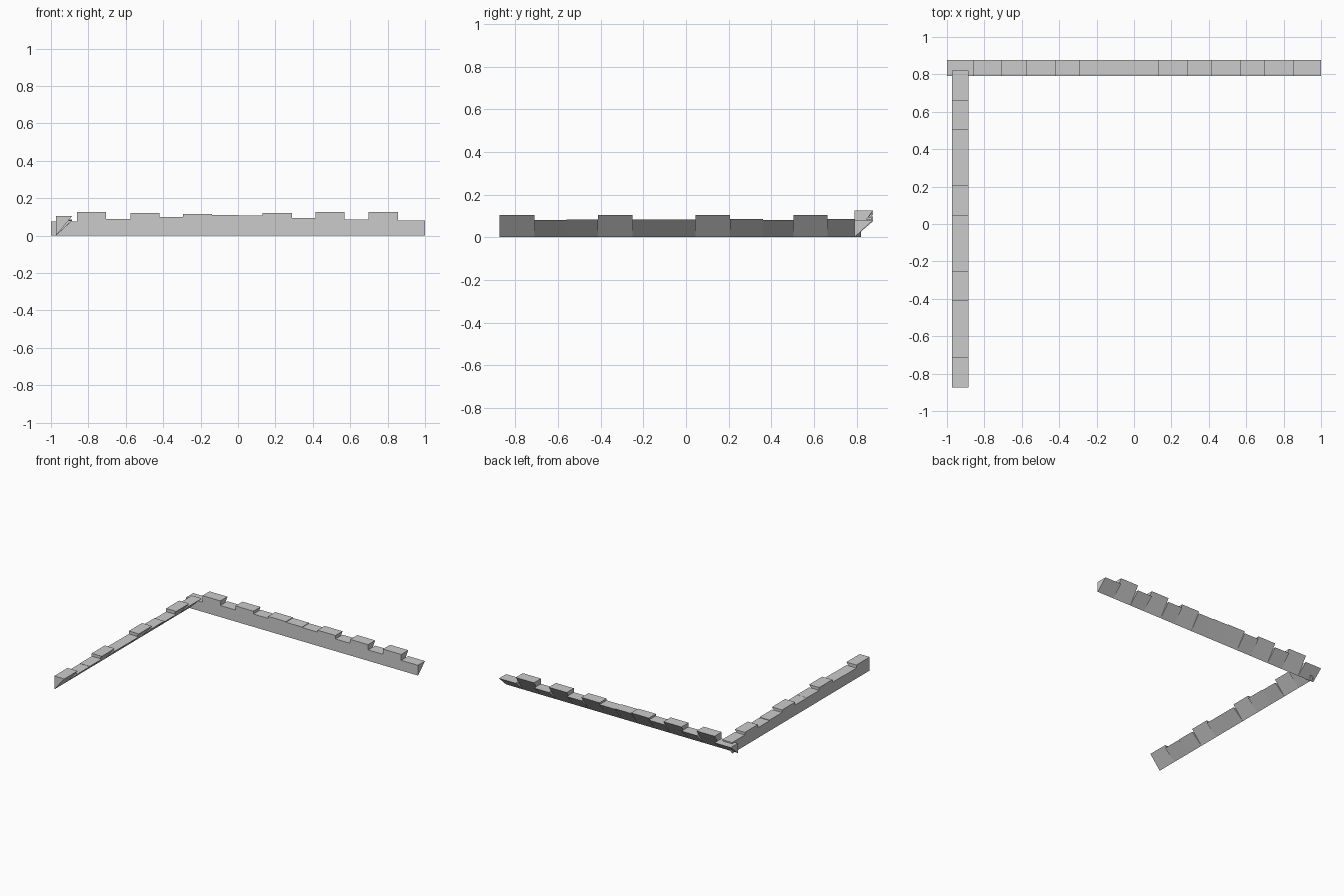
import bpy, bmesh

if "Cube" in bpy.data.objects:
    bpy.data.objects.remove(bpy.data.objects["Cube"])


def wall(name, breaks, heights, place):
    """Row of triangular wedge blocks: upright face, flat top, sloped underside.
    place(along, across, z) maps to world space; across runs 0..1 away from the upright face."""
    bm = bmesh.new()
    for a, b, h in zip(breaks, breaks[1:], heights):
        ends = [[bm.verts.new(place(t, d, z)) for d, z in ((0, 0), (0, h), (1, h))]
                for t in (a, b)]
        bm.faces.new(ends[0])
        bm.faces.new(ends[1][::-1])
        for i in range(3):
            j = (i + 1) % 3
            bm.faces.new((ends[0][j], ends[0][i], ends[1][i], ends[1][j]))
    bmesh.ops.recalc_face_normals(bm, faces=bm.faces)
    mesh = bpy.data.meshes.new(name)
    bm.to_mesh(mesh)
    bm.free()
    obj = bpy.data.objects.new(name, mesh)
    bpy.context.collection.objects.link(obj)
    return obj


# Long back battlement, running along x
wall("back_battlement",
     [-1, -0.86, -0.705, -0.575, -0.42, -0.293, -0.14, 0, 0.132,
      0.288, 0.415, 0.57, 0.698, 0.855, 1],
     [0.075, 0.126, 0.09, 0.122, 0.1, 0.116, 0.111, 0.107,
      0.122, 0.095, 0.126, 0.085, 0.126, 0.08],
     lambda t, d, z: (t, 0.79 + 0.087 * d, z))

# Left battlement, running along y
wall("left_battlement",
     [-0.875, -0.711, -0.56, -0.413, -0.252, -0.1, 0.044, 0.206,
      0.36, 0.504, 0.664, 0.82],
     [0.105, 0.081, 0.083, 0.105, 0.083, 0.082, 0.105, 0.085, 0.08, 0.105, 0.085],
     lambda t, d, z: (-0.973 + 0.087 * d, t, z))
